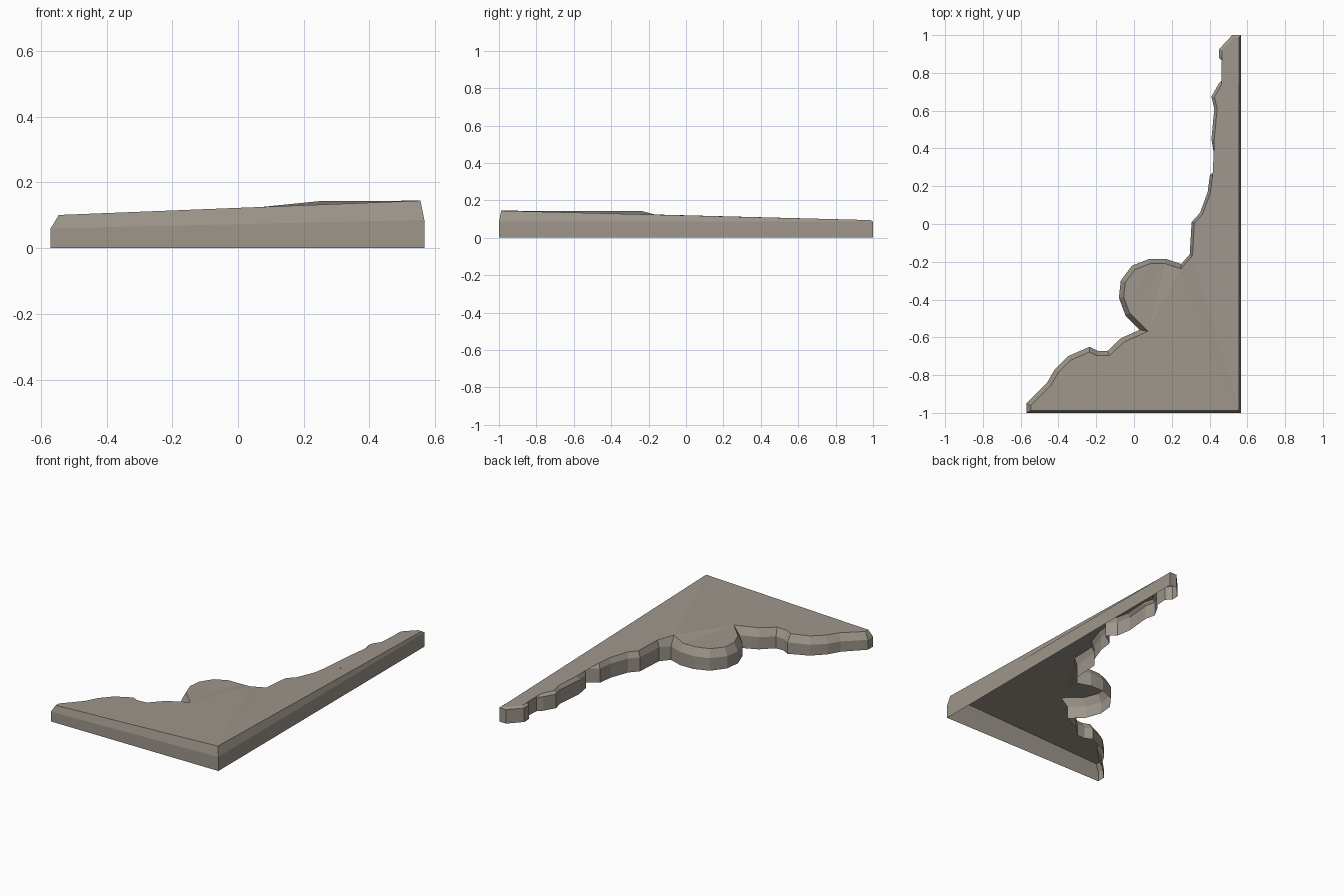
import bpy, bmesh
from mathutils import Vector

if "Cube" in bpy.data.objects:
    bpy.data.objects.remove(bpy.data.objects["Cube"])

# Footprint, counter-clockwise: two straight edges, then the scalloped edge
OUTLINE = [(-.57, -1), (.567, -1), (.567, 1), (.52, 1), (.45, .925), (.45, .88),
           (.48, .85), (.475, .77), (.45, .745), (.41, .675), (.425, .61), (.41, .45),
           (.425, .36), (.475, .31), (.402, .26), (.39, .17), (.35, .06), (.305, .01),
           (.295, -.16), (.25, -.212), (.17, -.185), (.08, -.185), (-.01, -.22),
           (-.07, -.30), (-.08, -.39), (-.045, -.485), (.03, -.56), (-.07, -.605),
           (-.14, -.672), (-.19, -.672), (-.235, -.65), (-.35, -.70), (-.42, -.77),
           (-.46, -.84), (-.57, -.95)]
N = len(OUTLINE)
HOLLOW = 19          # the raised crease beside the round lobe
P = [Vector(p) for p in OUTLINE]


def bevel_width(i):
    """Narrow bevel on the straight edges, wider on the scallops."""
    if i < 3:
        return .012
    return .025 if i > 18 else .015


def inset(i):
    """Mitred inward offset of outline corner i."""
    d0 = (P[i] - P[i - 1]).normalized()
    d1 = (P[(i + 1) % N] - P[i]).normalized()
    n0, n1 = Vector((-d0.y, d0.x)), Vector((-d1.y, d1.x))
    w0, w1 = bevel_width((i - 1) % N), bevel_width(i)
    det = n0.x * n1.y - n0.y * n1.x
    if abs(det) < .15:
        return P[i] + (n0 + n1).normalized() * (w0 + w1) / 2
    off = Vector(((w0 * n1.y - w1 * n0.y) / det, (n0.x * w1 - n1.x * w0) / det))
    if off.length > .045:
        off = off.normalized() * .045
    return P[i] + off


def top_height(i, p):
    """The top falls away from the square corner towards both tips."""
    if i == HOLLOW:
        return .143
    along_front = .1 + .045 * (p.x + .57) / 1.137
    along_side = .146 - .052 * (p.y + 1) / 2
    return min(along_front, along_side)


def wall_height(p):
    return .06 + .026 * min(1, (p.x + .57) / .9)


# Thin shell: walls, bevel and top, open underneath
bm = bmesh.new()
base = [bm.verts.new((p.x, p.y, 0)) for p in P]
rim = [bm.verts.new((p.x, p.y, wall_height(p))) for p in P]
top = []
for i in range(N):
    q = inset(i)
    top.append(bm.verts.new((q.x, q.y, top_height(i, q))))
for lo, hi in ((base, rim), (rim, top)):
    for i in range(N):
        j = (i + 1) % N
        bm.faces.new((lo[i], lo[j], hi[j], hi[i]))
cap = bm.faces.new(top)
bmesh.ops.triangulate(bm, faces=[cap], ngon_method='BEAUTY')

mesh = bpy.data.meshes.new("corner_bracket")
bm.to_mesh(mesh)
bm.free()
bracket = bpy.data.objects.new("corner_bracket", mesh)
bpy.context.collection.objects.link(bracket)

stone = bpy.data.materials.new("warm_grey_stone")
stone.diffuse_color = (.34, .305, .26, 1)
stone.use_nodes = True
stone.node_tree.nodes["Principled BSDF"].inputs["Base Color"].default_value = stone.diffuse_color
mesh.materials.append(stone)
